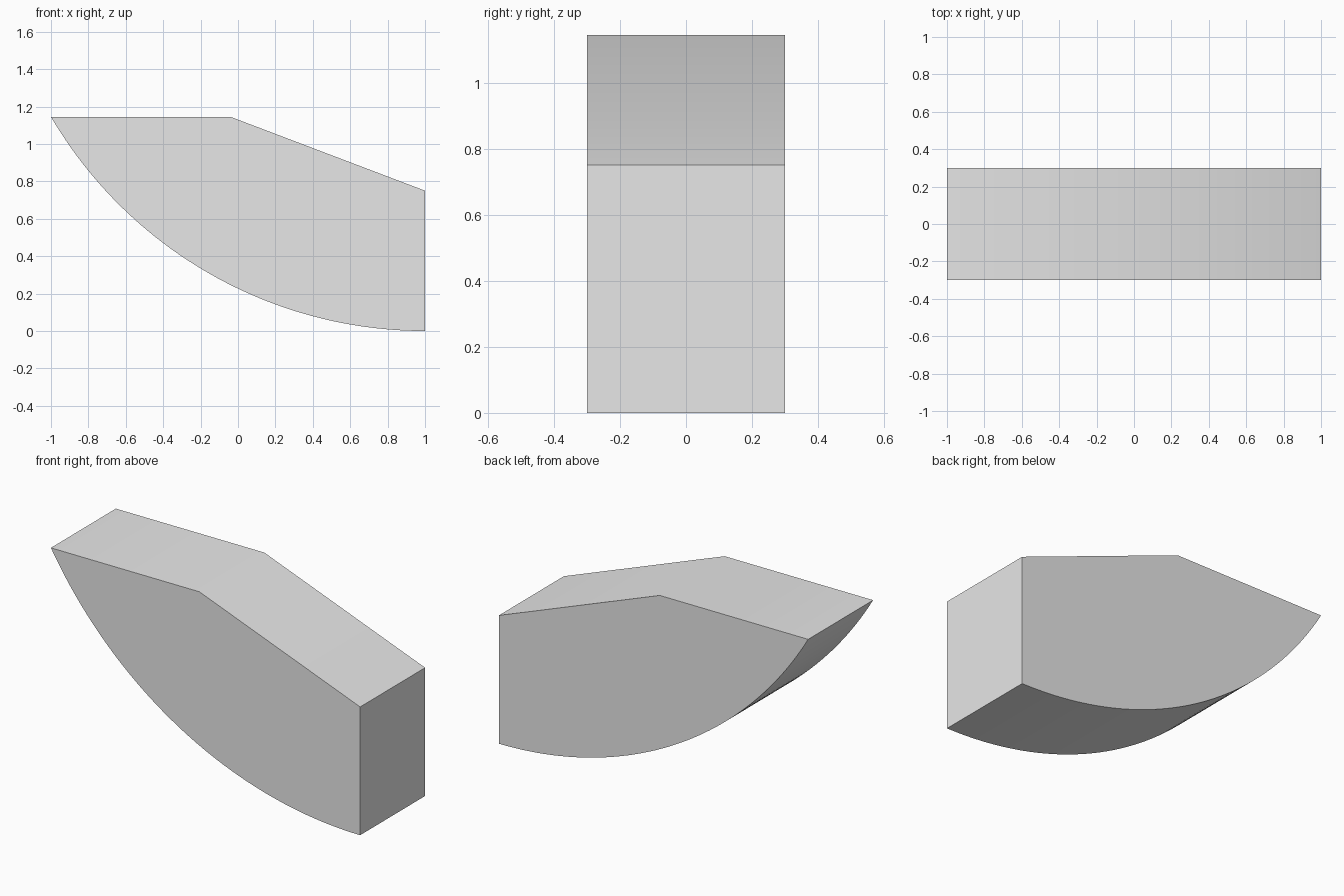
import bpy, bmesh, math

cube = bpy.data.objects.get("Cube")
if cube:
    bpy.data.objects.remove(cube, do_unlink=True)

HALF_WIDTH = 0.30
TIP_Z = 1.145
SEGMENTS = 48

# Single grey material
grey = bpy.data.materials.new("light_grey")
grey.use_nodes = True
colour = (0.8, 0.8, 0.8, 1)
grey.diffuse_color = colour
grey.node_tree.nodes["Principled BSDF"].inputs["Base Color"].default_value = colour

# Side profile: curved underside (level at the thick end), then end wall, slope and flat top
radius = (4 + TIP_Z ** 2) / (2 * TIP_Z)
sweep = math.asin(2 / radius)
profile = []
for i in range(SEGMENTS + 1):
    a = sweep * (1 - i / SEGMENTS)
    profile.append((1 - radius * math.sin(a), radius * (1 - math.cos(a))))
profile += [(1, 0.75), (-0.04, TIP_Z)]

# Extrude the profile across the width
bm = bmesh.new()
side = bm.faces.new([bm.verts.new((x, -HALF_WIDTH, z)) for x, z in profile])
extruded = bmesh.ops.extrude_face_region(bm, geom=[side], use_keep_orig=True)
verts = [g for g in extruded["geom"] if isinstance(g, bmesh.types.BMVert)]
bmesh.ops.translate(bm, verts=verts, vec=(0, 2 * HALF_WIDTH, 0))
bmesh.ops.recalc_face_normals(bm, faces=bm.faces)
mesh = bpy.data.meshes.new("curved_wedge")
bm.to_mesh(mesh)
bm.free()
mesh.materials.append(grey)

wedge = bpy.data.objects.new("curved_wedge", mesh)
bpy.context.collection.objects.link(wedge)

# Smooth the underside and shallow top bend, keep the outline edges sharp
bpy.ops.object.select_all(action="DESELECT")
wedge.select_set(True)
bpy.context.view_layer.objects.active = wedge
bpy.ops.object.shade_smooth_by_angle(angle=math.radians(30))
